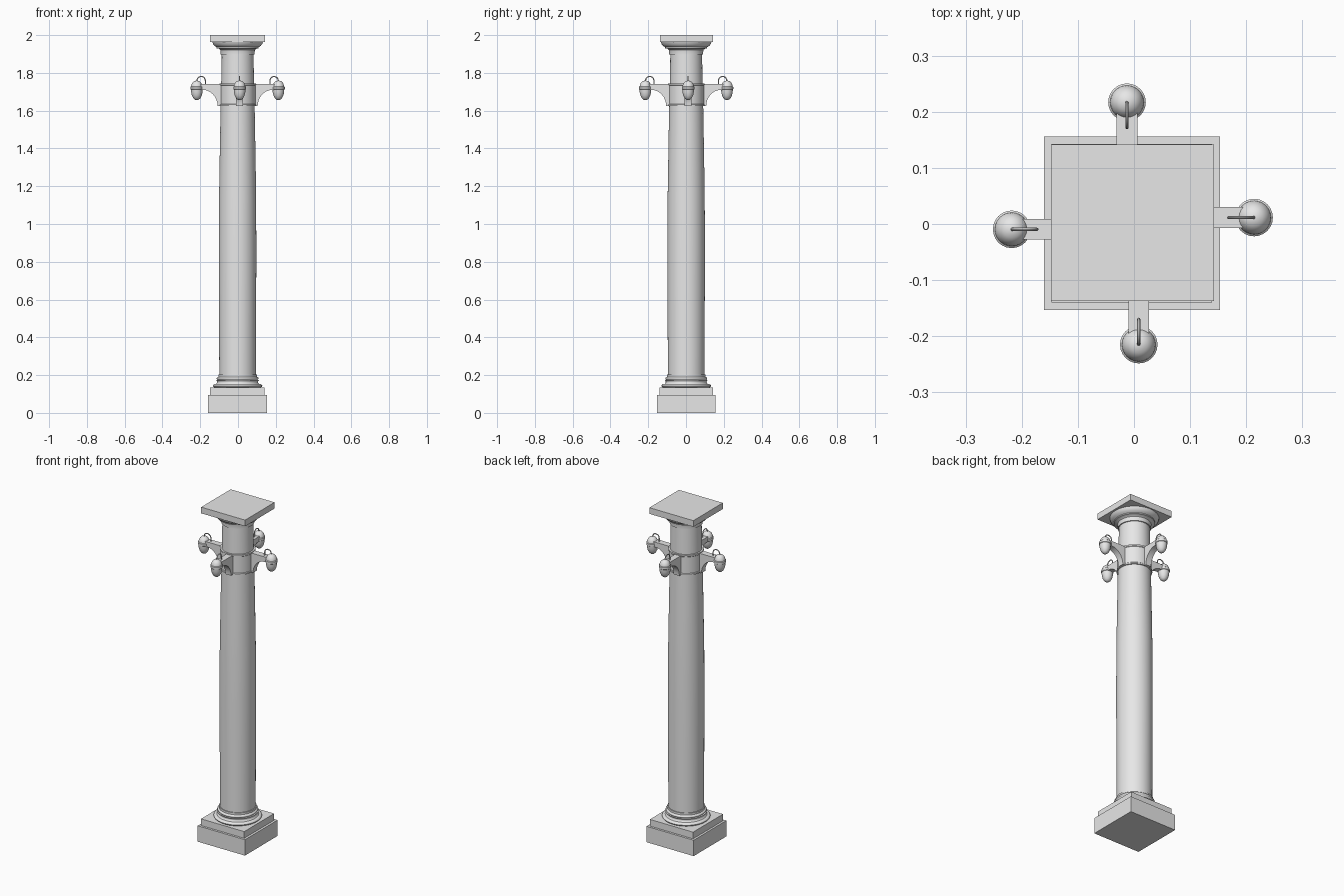
import bpy, bmesh, math
from mathutils import Matrix, Vector

if "Cube" in bpy.data.objects:
    bpy.data.objects.remove(bpy.data.objects["Cube"], do_unlink=True)

stone = bpy.data.materials.new("light grey stone")
stone.use_nodes = True
stone.diffuse_color = (0.8, 0.8, 0.8, 1)
stone.node_tree.nodes["Principled BSDF"].inputs["Base Color"].default_value = (0.8, 0.8, 0.8, 1)

AXIS = Vector((-0.002, 0.001, 0))


def add_object(name, mesh, smooth=False):
    obj = bpy.data.objects.new(name, mesh)
    bpy.context.collection.objects.link(obj)
    mesh.materials.clear()
    mesh.materials.append(stone)
    if smooth:
        bpy.ops.object.select_all(action="DESELECT")
        obj.select_set(True)
        bpy.context.view_layer.objects.active = obj
        bpy.ops.object.shade_smooth_by_angle(angle=math.radians(35))
    return obj


def finish(name, bm, smooth=False):
    bmesh.ops.recalc_face_normals(bm, faces=bm.faces)
    mesh = bpy.data.meshes.new(name)
    bm.to_mesh(mesh)
    bm.free()
    return add_object(name, mesh, smooth)


def slab(name, x0, x1, y0, y1, z0, z1):
    bm = bmesh.new()
    bmesh.ops.create_cube(bm, size=1)
    bmesh.ops.scale(bm, vec=(x1 - x0, y1 - y0, z1 - z0), verts=bm.verts)
    bmesh.ops.translate(bm, vec=((x0 + x1) / 2, (y0 + y1) / 2, (z0 + z1) / 2), verts=bm.verts)
    return finish(name, bm)


def lathe(name, profile, steps=48):
    """Turn a list of (radius, height) points around z."""
    bm = bmesh.new()
    verts = [bm.verts.new((r, 0, z)) for r, z in profile]
    edges = [bm.edges.new(pair) for pair in zip(verts, verts[1:])]
    bmesh.ops.spin(bm, geom=verts + edges, cent=(0, 0, 0), axis=(0, 0, 1),
                   angle=math.tau, steps=steps, use_duplicate=False)
    bmesh.ops.remove_doubles(bm, verts=bm.verts, dist=1e-5)
    return finish(name, bm, True)


def bulge(radius, low, high, depth, count=6):
    """Half-round moulding between two heights; negative depth hollows it."""
    return [(radius + depth * math.sin(math.pi * i / count),
             low + (high - low) * i / count) for i in range(count + 1)]


# Square plinth and top slab
slab("plinth_lower", -0.16, 0.153, -0.153, 0.156, 0, 0.095)
slab("plinth_upper", -0.147, 0.139, -0.14, 0.143, 0.095, 0.135)
slab("abacus", -0.148, 0.143, -0.137, 0.142, 1.963, 2.0)

# Round base mouldings
base = [(0, 0.135)] + bulge(0.124, 0.135, 0.152, 0.007)
base += bulge(0.114, 0.153, 0.174, -0.006) + bulge(0.106, 0.175, 0.19, 0.005)
base += [(0.102, 0.191), (0.102, 0.203), (0, 0.203)]

# Swelling shaft, collar, neck and capital
shaft = [(0, 0.2), (0.097, 0.2), (0.098, 0.5), (0.099, 0.85), (0.098, 1.15),
         (0.094, 1.4), (0.09, 1.63), (0, 1.63)]
collar = [(0.08, 1.624), (0.097, 1.624), (0.097, 1.632), (0.094, 1.635), (0.094, 1.733),
          (0.097, 1.736), (0.097, 1.745), (0.08, 1.745)]
neck = [(0, 1.74), (0.087, 1.74), (0.084, 1.9), (0, 1.9)]
capital = [(0, 1.898), (0.09, 1.898), (0.09, 1.91), (0.092, 1.922), (0.1, 1.928),
           (0.111, 1.93), (0.111, 1.936), (0.121, 1.942), (0.13, 1.952),
           (0.134, 1.964), (0, 1.964)]
for name, profile in (("base_moulding", base), ("shaft", shaft), ("collar", collar),
                      ("neck", neck), ("capital", capital)):
    lathe(name, profile).location = AXIS


# Bracket arm with a concave underside, pointing along +x
def bracket(name):
    outline = [(0.08, 1.624), (0.106, 1.624)]
    for i in range(1, 9):
        a = math.pi / 2 * i / 8
        outline.append((0.184 - 0.078 * math.cos(a), 1.624 + 0.086 * math.sin(a)))
    outline += [(0.2, 1.71), (0.2, 1.74), (0.08, 1.74)]
    bm = bmesh.new()
    face = bm.faces.new([bm.verts.new((x, -0.0185, z)) for x, z in outline])
    grown = bmesh.ops.extrude_face_region(bm, geom=[face])["geom"]
    bmesh.ops.translate(bm, vec=(0, 0.037, 0),
                        verts=[v for v in grown if isinstance(v, bmesh.types.BMVert)])
    return finish(name, bm, True)


# Thin wire hook looping from the arm to the lamp top
def hook(name):
    path = [(0.171, 1.735)]
    path += [(0.193 - 0.022 * math.cos(math.pi * i / 12),
              1.759 + 0.022 * math.sin(math.pi * i / 12)) for i in range(13)]
    path.append((0.215, 1.75))
    curve = bpy.data.curves.new(name, "CURVE")
    curve.dimensions = "3D"
    curve.bevel_depth = 0.003
    curve.bevel_resolution = 2
    curve.use_fill_caps = True
    line = curve.splines.new("POLY")
    line.points.add(len(path) - 1)
    for point, (x, z) in zip(line.points, path):
        point.co = (x, 0, z, 1)
    helper = bpy.data.objects.new(name + "_path", curve)
    mesh = bpy.data.meshes.new_from_object(helper)
    bpy.data.objects.remove(helper)
    return add_object(name, mesh, True)


# Acorn lamp with a rim and a domed cap
lamp = [(0, 1.656), (0.01, 1.658), (0.019, 1.666), (0.026, 1.68), (0.03, 1.697),
        (0.031, 1.712), (0.0335, 1.714), (0.0335, 1.726), (0.03, 1.729), (0.029, 1.735),
        (0.024, 1.747), (0.015, 1.756), (0, 1.76)]

# Four lamp arms, each set slightly to one side of the axis
for i, side in enumerate(("left", "back", "right", "front")):
    place = (Matrix.Translation(AXIS) @ Matrix.Rotation(math.pi / 2 * i, 4, "Z")
             @ Matrix.Translation((0, 0.0105, 0)))
    bracket(side + "_bracket").matrix_world = place
    hook(side + "_hook").matrix_world = place
    lathe(side + "_lamp", lamp, 24).matrix_world = place @ Matrix.Translation((0.216, 0, 0))
